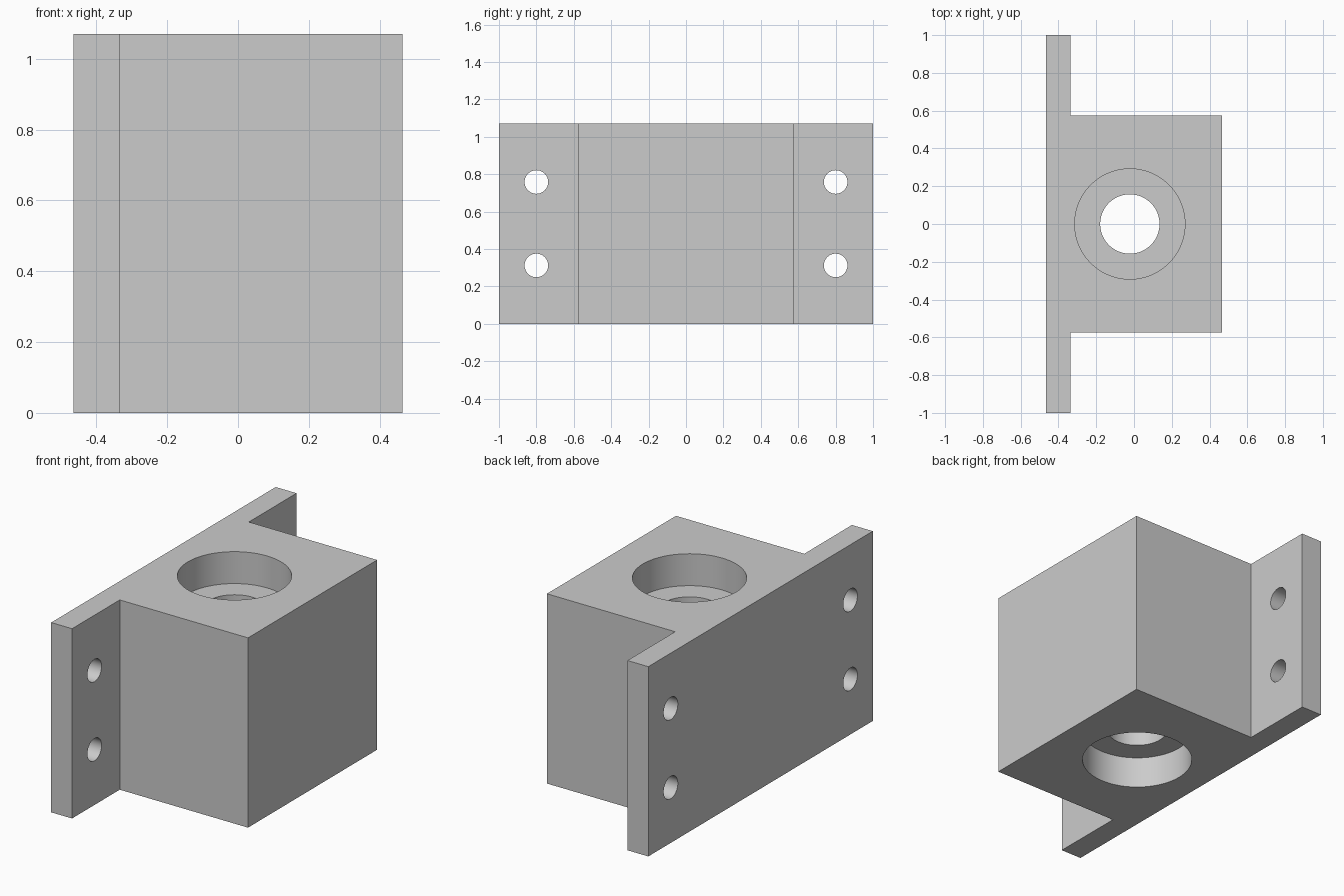
import bpy
import bmesh
import math
from mathutils import Matrix, Vector

cube = bpy.data.objects.get("Cube")
if cube:
    bpy.data.objects.remove(cube, do_unlink=True)

HEIGHT = 1.07
HALF_X, FLANGE_X = 0.465, -0.335      # overall half width, inner flange face
BLOCK_Y, FLANGE_Y = 0.575, 1.0        # half lengths of block and flange
BORE_X, BORE_R = -0.022, 0.157
SEAT_R, SEAT_DEPTH = 0.292, 0.18
BOLT_R, BOLT_Y, BOLT_DZ = 0.063, 0.8, 0.223

grey = bpy.data.materials.new("plain grey")
grey.use_nodes = True
colour = (0.6, 0.6, 0.6, 1)
grey.diffuse_color = colour
grey.node_tree.nodes["Principled BSDF"].inputs["Base Color"].default_value = colour


def add_object(name, bm):
    bmesh.ops.recalc_face_normals(bm, faces=bm.faces)
    mesh = bpy.data.meshes.new(name)
    bm.to_mesh(mesh)
    bm.free()
    obj = bpy.data.objects.new(name, mesh)
    mesh.materials.append(grey)
    bpy.context.collection.objects.link(obj)
    return obj


def cut_cylinder(target, centre, axis, radius, length, sides=96):
    """Drill a round hole through the target."""
    bm = bmesh.new()
    turn = Vector((0, 0, 1)).rotation_difference(Vector(axis)).to_matrix().to_4x4()
    bmesh.ops.create_cone(bm, cap_ends=True, segments=sides, radius1=radius,
                          radius2=radius, depth=length,
                          matrix=Matrix.Translation(centre) @ turn)
    cutter = add_object("hole_cutter", bm)
    cutter.hide_render = True
    mod = target.modifiers.new("hole", 'BOOLEAN')
    mod.operation = 'DIFFERENCE'
    mod.solver = 'EXACT'
    mod.object = cutter
    bpy.context.view_layer.objects.active = target
    bpy.ops.object.modifier_apply(modifier=mod.name)
    bpy.data.objects.remove(cutter, do_unlink=True)


# Housing: block and mounting flange as one extruded T profile
half = [(-HALF_X, FLANGE_Y), (FLANGE_X, FLANGE_Y), (FLANGE_X, BLOCK_Y), (HALF_X, BLOCK_Y)]
profile = half + [(x, -y) for x, y in reversed(half)]
bm = bmesh.new()
base = bm.faces.new([bm.verts.new((x, y, 0)) for x, y in profile])
top = bmesh.ops.extrude_face_region(bm, geom=[base])["geom"]
bmesh.ops.translate(bm, vec=(0, 0, HEIGHT),
                    verts=[v for v in top if isinstance(v, bmesh.types.BMVert)])
housing = add_object("bearing_housing", bm)

# Through bore with a wider seat at each end
cut_cylinder(housing, (BORE_X, 0, HEIGHT / 2), (0, 0, 1), BORE_R, HEIGHT * 2)
for z in (0, HEIGHT):
    cut_cylinder(housing, (BORE_X, 0, z), (0, 0, 1), SEAT_R, SEAT_DEPTH * 2)

# Four bolt holes in the flange
for y in (-BOLT_Y, BOLT_Y):
    for dz in (-BOLT_DZ, BOLT_DZ):
        cut_cylinder(housing, ((FLANGE_X - HALF_X) / 2, y, HEIGHT / 2 + dz),
                     (1, 0, 0), BOLT_R, 0.4, 48)

# Smooth hole walls, crisp edges
bpy.ops.object.select_all(action='DESELECT')
housing.select_set(True)
bpy.context.view_layer.objects.active = housing
bpy.ops.object.shade_smooth_by_angle(angle=math.radians(30))
